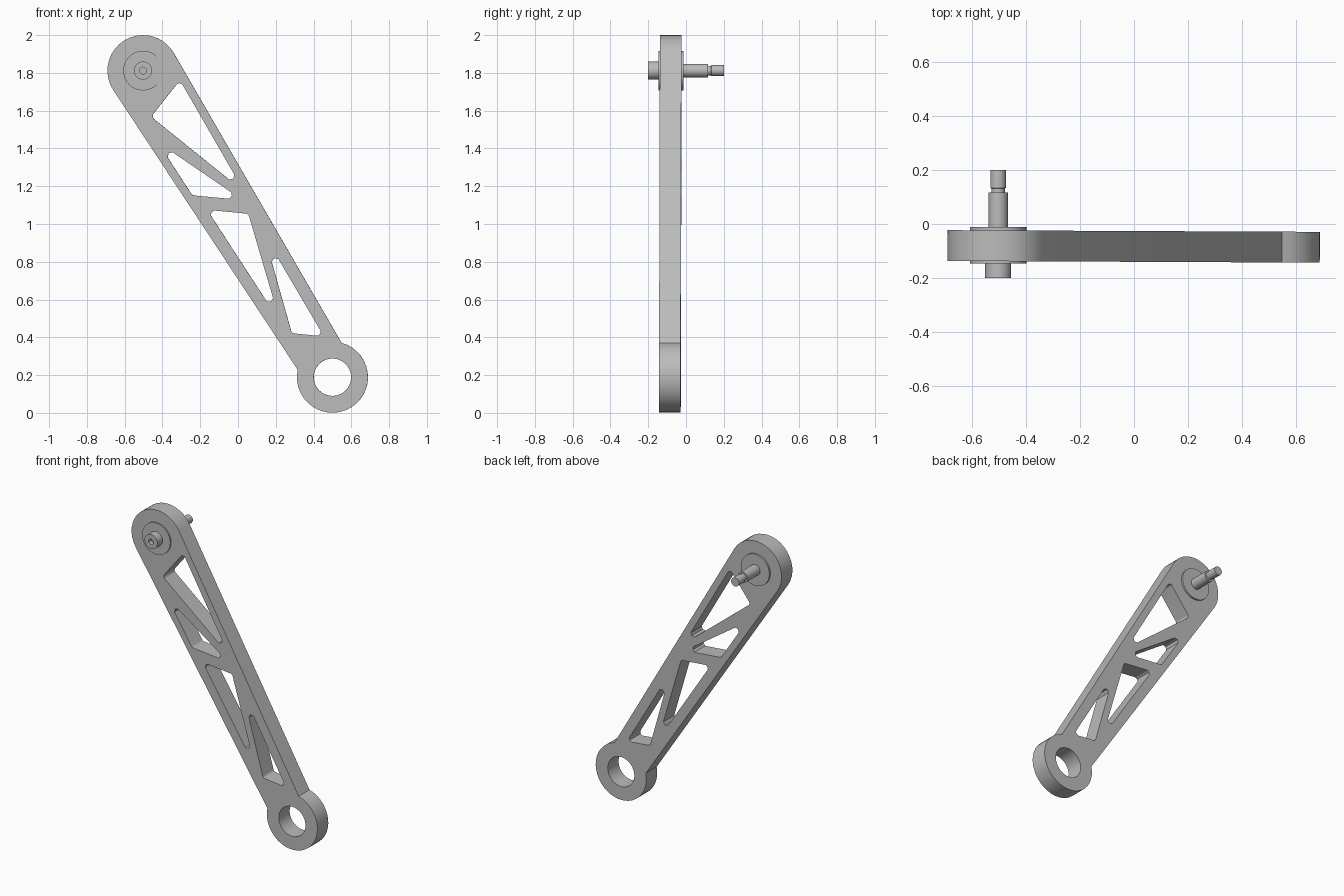
import bpy, bmesh, math
from mathutils import Vector, Matrix

cube = bpy.data.objects.get("Cube")
if cube:
    bpy.data.objects.remove(cube, do_unlink=True)

steel = bpy.data.materials.new("grey_steel")
steel.use_nodes = True
GREY = (0.5, 0.5, 0.5, 1)
steel.diffuse_color = GREY
steel.node_tree.nodes["Principled BSDF"].inputs["Base Color"].default_value = GREY

PIVOT = Vector((-0.503, 1.812))   # pin end of the arm (x, z)
EYE = Vector((0.5, 0.189))        # open ring end of the arm
RADIUS = 0.188
ARM_Y, ARM_THICKNESS = -0.083, 0.114


def arc(centre, radius, start, end, steps):
    """Points along an arc, angles in degrees."""
    angles = [math.radians(start + (end - start) * i / steps) for i in range(steps + 1)]
    return [centre + radius * Vector((math.cos(a), math.sin(a))) for a in angles]


def rounded(corners, radius=0.02, steps=6):
    """Polygon whose corners are replaced by tangent arcs."""
    points = []
    for i, corner in enumerate(corners):
        to_prev = (corners[i - 1] - corner).normalized()
        to_next = (corners[(i + 1) % len(corners)] - corner).normalized()
        half = to_prev.angle(to_next) / 2
        centre = corner + (to_prev + to_next).normalized() * radius / math.sin(half)
        reach = radius / math.tan(half)
        a = corner + to_prev * reach - centre
        b = corner + to_next * reach - centre
        for k in range(steps + 1):
            points.append(centre + a.lerp(b, k / steps).normalized() * radius)
    return points


def finish(obj):
    obj.data.materials.clear()
    obj.data.materials.append(steel)
    bpy.ops.object.select_all(action='DESELECT')
    obj.select_set(True)
    bpy.context.view_layer.objects.active = obj
    bpy.ops.object.shade_smooth_by_angle(angle=math.radians(30))


def plate(name, loops, thickness):
    """Flat plate with holes: the first loop is the outline."""
    curve = bpy.data.curves.new(name, 'CURVE')
    curve.dimensions = '2D'
    curve.fill_mode = 'BOTH'
    curve.extrude = thickness / 2
    for loop in loops:
        spline = curve.splines.new('POLY')
        spline.points.add(len(loop) - 1)
        for point, co in zip(spline.points, loop):
            point.co = (co.x, co.y, 0, 1)
        spline.use_cyclic_u = True
    obj = bpy.data.objects.new(name, curve)
    bpy.context.collection.objects.link(obj)
    bpy.ops.object.select_all(action='DESELECT')
    obj.select_set(True)
    bpy.context.view_layer.objects.active = obj
    bpy.ops.object.convert(target='MESH')
    obj = bpy.context.view_layer.objects.active
    bm = bmesh.new()
    bm.from_mesh(obj.data)
    bmesh.ops.remove_doubles(bm, verts=bm.verts, dist=0.0001)
    bmesh.ops.rotate(bm, verts=bm.verts, matrix=Matrix.Rotation(math.pi / 2, 3, 'X'))
    bmesh.ops.recalc_face_normals(bm, faces=bm.faces)
    bm.to_mesh(obj.data)
    bm.free()
    finish(obj)
    return obj


def turned(name, profile, sides=32):
    """Solid of revolution around the pivot axis; profile is (radius, y)."""
    bm = bmesh.new()
    verts = [bm.verts.new((r, y, 0)) for r, y in profile]
    edges = [bm.edges.new(pair) for pair in zip(verts, verts[1:])]
    bmesh.ops.spin(bm, geom=verts + edges, cent=(0, 0, 0), axis=(0, 1, 0),
                   angle=math.tau, steps=sides, use_duplicate=False)
    bmesh.ops.remove_doubles(bm, verts=bm.verts, dist=0.0001)
    bmesh.ops.recalc_face_normals(bm, faces=bm.faces)
    mesh = bpy.data.meshes.new(name)
    bm.to_mesh(mesh)
    bm.free()
    obj = bpy.data.objects.new(name, mesh)
    obj.location = (PIVOT.x, 0, PIVOT.y)
    bpy.context.collection.objects.link(obj)
    finish(obj)


# Arm: tapered bar between two round ends, lightened by truss windows
outline = arc(PIVOT, RADIUS, 213.6, 30.2, 18) + arc(EYE, RADIUS, 75, -192, 28)
windows = [
    [(-0.307, 1.761), (0.032, 1.172), (-0.46, 1.568)],
    [(-0.424, 1.433), (0.024, 1.127), (-0.242, 1.152)],
    [(-0.163, 1.075), (0.055, 1.054), (0.223, 0.481)],
    [(0.138, 0.944), (0.455, 0.405), (0.285, 0.422)],
]
loops = [outline, arc(EYE, 0.099, 0, 348.75, 31)]
loops += [rounded([Vector(c) for c in window]) for window in windows]
arm = plate("truss_arm", loops, ARM_THICKNESS)
arm.location.y = ARM_Y
arm.rotation_euler.z = -0.0045

# Bushing: disc standing slightly proud of both arm faces
turned("pivot_bushing", [(0, -0.146), (0.105, -0.146), (0.105, -0.012), (0, -0.012)])

# Pin: drilled head in front, stepped and necked shaft behind
turned("pivot_pin", [
    (0, -0.17), (0.018, -0.17), (0.018, -0.2), (0.048, -0.2), (0.048, -0.14),
    (0.036, -0.14), (0.036, 0.117), (0.025, 0.117), (0.025, 0.132),
    (0.029, 0.134), (0.029, 0.2), (0, 0.2)])
